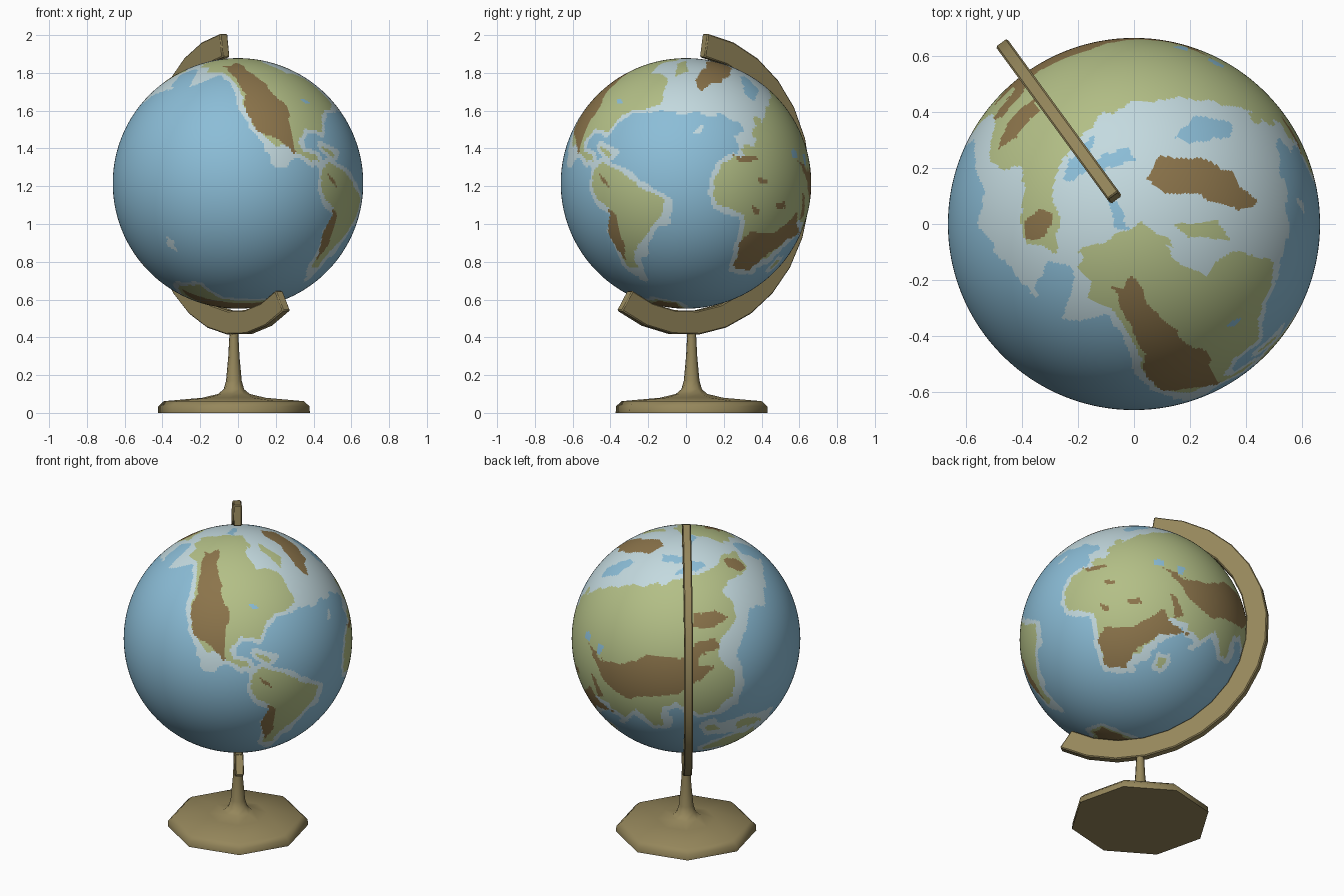
import bpy
import bmesh
from math import radians, sin, cos, pi
from mathutils import Vector, noise

cube = bpy.data.objects.get("Cube")
if cube:
    bpy.data.objects.remove(cube)

CENTRE = Vector((0, 0, 1.215))
RADIUS = 0.663
TURN = radians(126.2)          # heading of the plane the arm lies in
ARM_DIR = Vector((cos(TURN), sin(TURN), 0))
UP = Vector((0, 0, 1))


def material(name, colour):
    mat = bpy.data.materials.new(name)
    mat.use_nodes = True
    mat.diffuse_color = (*colour, 1)
    bsdf = mat.node_tree.nodes["Principled BSDF"]
    bsdf.inputs["Base Color"].default_value = (*colour, 1)
    bsdf.inputs["Roughness"].default_value = 0.7
    return mat


sea_blue = material("sea_blue", (0.26, 0.51, 0.68))
shelf_pale = material("shelf_pale", (0.55, 0.70, 0.74))
land_green = material("land_green", (0.45, 0.52, 0.24))
mountain_brown = material("mountain_brown", (0.26, 0.175, 0.07))
stand_brass = material("stand_brass", (0.30, 0.24, 0.105))


def add_object(name, bm, materials):
    bmesh.ops.recalc_face_normals(bm, faces=bm.faces)
    mesh = bpy.data.meshes.new(name)
    bm.to_mesh(mesh)
    bm.free()
    for mat in materials:
        mesh.materials.append(mat)
    obj = bpy.data.objects.new(name, mesh)
    bpy.context.collection.objects.link(obj)
    return obj


def smooth(obj, angle):
    bpy.ops.object.select_all(action='DESELECT')
    obj.select_set(True)
    bpy.context.view_layer.objects.active = obj
    bpy.ops.object.shade_smooth_by_angle(angle=radians(angle))


# Map outlines: each is drawn on a plane facing one side of the globe,
# in hundredths of a unit from the globe centre, then projected onto it.
SHELF, LAND, MOUNTAIN, WATER = range(1, 5)
COAST = 2.6
patches = []


def side(heading, tilt):
    """Right, up and outward axes of a plane; heading is from -y towards +x."""
    h, t = radians(heading), radians(tilt)
    level = Vector((sin(h), -cos(h), 0))
    return (Vector((cos(h), sin(h), 0)),
            UP * cos(t) - level * sin(t),
            level * cos(t) + UP * sin(t))


front, east, west = side(0, 0), side(90, 0), side(-90, 0)
top, bottom = side(0, 90), side(0, -90)
americas, asia, africa = side(35, 25), side(-145, 25), side(145, -28)


def paint(plane, kind, *flat):
    points = list(zip(flat[::2], flat[1::2]))
    box = (min(flat[::2]), max(flat[::2]), min(flat[1::2]), max(flat[1::2]))
    patches.append((plane, kind, points, box))


# Arctic
paint(top, SHELF, -55, 10, -30, 14, -18, 18, -12, 35, 0, 48, 20, 53, 35, 50, 48, 42, 52, 25,
      55, 5, 55, -5, 42, -12, 25, -8, 0, -8, -12, -20, -10, -33, -26, -34, -20, -18,
      -28, -12, -45, -14, -56, 0)
paint(top, MOUNTAIN, 4, 17, 10, 24, 25, 23, 35, 18, 44, 7, 38, 5, 25, 10, 12, 11)
paint(top, LAND, 15, 0, 30, 1, 34, -6, 20, -4)
paint(top, LAND, 2, -2, 12, -5, 14, -8, 4, -8)
paint(top, WATER, -18, 22, -2, 27, 0, 22, -10, 18)
paint(top, WATER, 14, 31, 22, 38, 35, 36, 34, 31, 20, 29)
paint(top, WATER, -8, 9, -5, 8, -2, -2, -6, -2)

# North America
paint(top, LAND, -16, -16, -12, -26, -5, -35, 3, -48, 8, -58, 20, -60, 32, -54, 36, -40,
      30, -32, 42, -28, 47, -12, 35, -10, 26, -18, 16, -14, 10, -8, 0, -12, -10, -6)
paint(americas, SHELF, -5, 62, 20, 66, 40, 50, 54, 25, 50, 22, 44, 34, 40, 28, 42, 20,
      30, 14, 25, 18, 32, 30, 10, 40, 5, 48)
paint(americas, LAND, -28, 48, -22, 58, -8, 60, 3, 60, 5, 52, 2, 42, 4, 32, 12, 32,
      14, 38, 22, 32, 30, 28, 33, 21, 24, 15, 15, 8, 13, 0, 8, 1, 1, 0, -4, -6, -3, -12,
      5, -14, 8, -18, 2, -17, -8, -12, -14, -6, -25, 2, -28, 17, -24, 30, -24, 44)
paint(americas, MOUNTAIN, -20, 50, -11, 50, -12, 40, -9, 23, -5, 14, -7, 0, -8, -13,
      -14, -6, -25, 2, -28, 17, -24, 25, -22, 37)
paint(americas, WATER, 7, 20, 10, 21, 13, 18, 9, 17)
paint(americas, LAND, 10, -8, 20, -11, 18, -13, 11, -10)

# South America
paint(americas, LAND, 9, -21, 14, -17, 24, -19, 36, -24, 47, -28, 43, -36, 37, -43, 30, -50,
      23, -55, 18, -60, 15, -60, 17, -48, 20, -40, 11, -35, 8, -29)
paint(americas, MOUNTAIN, 17, -39, 23, -40, 20, -50, 17, -58, 14, -55, 15, -46)
paint(americas, MOUNTAIN, 12, -22, 17, -24, 20, -28, 15, -26)

# Africa
paint(east, LAND, 14, -4, 15, 3, 19, 10, 26, 13, 38, 14, 44, 9, 54, 8, 60, 3, 62, -4, 63, -14,
      59, -22, 52, -31, 43, -39, 33, -45, 26, -46, 27, -36, 31, -24, 31, -17, 26, -14, 17, -12)
paint(east, MOUNTAIN, 28, -32, 34, -26, 45, -27, 52, -22, 59, -15, 60, -26, 50, -32,
      42, -39, 34, -45, 26, -46)
paint(east, MOUNTAIN, 26, 14, 38, 15, 37, 12, 28, 12)
paint(east, MOUNTAIN, 38, 3, 43, 3, 43, 0, 39, 0)
paint(east, MOUNTAIN, 35, -12, 39, -13, 38, -17, 35, -16)
paint(east, MOUNTAIN, 48, -10, 52, -10, 52, -13, 49, -13)
paint(africa, LAND, 10, -12, 14, -13, 12, -18, 9, -17)

# Europe and the Middle East
paint(east, SHELF, -4, 52, 6, 40, 10, 42, 20, 44, 28, 36, 32, 28, 36, 20, 40, 28, 46, 36,
      50, 42, 40, 55, 20, 62, 0, 62)
paint(east, SHELF, 4, 26, 8, 30, 10, 32, 8, 26)
paint(east, LAND, 36, 36, 40, 34, 38, 30, 36, 31)
paint(east, LAND, 30, 21, 36, 20, 36, 16, 30, 16)
paint(africa, LAND, -28, 41, -24, 46, -12, 49, -8, 56, 8, 62, 30, 60, 50, 44, 62, 24, 66, 6,
      60, 4, 54, 2, 51, -10, 47, -9, 42, 10, 34, 17, 26, 27, 20, 32, 10, 36, 0, 38,
      -8, 41, -18, 39)
paint(africa, LAND, 16, 28, 23, 30, 33, 16, 27, 9, 20, 10)
paint(africa, MOUNTAIN, 16, 26, 20, 24, 23, 13, 18, 12)
paint(africa, MOUNTAIN, 24, 36, 30, 30, 38, 24, 48, 22, 62, 24, 66, 12, 60, 8, 50, 14,
      40, 13, 32, 18, 26, 26)
paint(africa, WATER, 5, 44, 12, 45, 12, 42, 6, 42)
paint(africa, WATER, 20, 42, 24, 41, 23, 37, 20, 38)

# Asia
paint(asia, SHELF, 20, 55, 44, 45, 46, 30, 38, 20, 34, 4, 30, -6, 34, -24, 30, -38, 18, -45,
      10, -30, 10, 30)
paint(asia, LAND, -66, 14, -60, 24, -50, 29, -28, 31, -14, 30, -6, 34, 4, 36, 16, 40, 20, 49,
      28, 50, 36, 42, 32, 36, 24, 34, 21, 28, 27, 21, 29, 12, 24, 5, 20, 0, 19, -10, 28, -20,
      27, -34, 17, -42, 8, -44, 0, -40, -14, -32, -24, -33, -30, -42, -36, -46, -44, -38,
      -52, -28, -60, -26, -66, -10)
paint(asia, MOUNTAIN, -56, -1, -51, -12, -35, -15, -21, -9, -3, -12, 8, -8, 6, -18, -4, -30,
      -18, -27, -30, -29, -44, -29, -51, -19)
paint(asia, MOUNTAIN, 4, 14, 17, 16, 24, 12, 17, 7, 5, 6)
paint(asia, MOUNTAIN, 5, -3, 17, -1, 20, -6, 2, -10)
paint(asia, MOUNTAIN, 21, 46, 28, 47, 35, 41, 31, 38, 25, 41)

# Islands, Australia and Antarctica
paint(asia, SHELF, 8, -52, 20, -48, 30, -45, 44, -43, 50, -40, 46, -48, 30, -54, 18, -56)
paint(asia, LAND, 28, -49, 36, -46, 44, -46, 40, -49, 30, -52)
paint(asia, LAND, 10, -51, 16, -50, 20, -52, 12, -54)
paint(west, LAND, -26, -42, -18, -40, -12, -42, -6, -40, 2, -46, 3, -53, -4, -57, -14, -53,
      -26, -52, -30, -47)
paint(front, SHELF, -39, -28, -34, -30, -31, -36, -36, -33)
paint(bottom, LAND, 20, 4, 20, 16, 8, 22, -10, 25, -20, 33, -32, 23, -30, 8, -12, 0, 6, 0)
paint(bottom, MOUNTAIN, 19, 5, 18, 15, 4, 19, -14, 20, -29, 20, -26, 10, -10, 4, 8, 2)


def edges(points):
    return zip(points, points[1:] + points[:1])


def inside(x, y, points):
    hit = False
    for (ax, ay), (bx, by) in edges(points):
        if (ay > y) != (by > y) and x < ax + (y - ay) * (bx - ax) / (by - ay):
            hit = not hit
    return hit


def near(x, y, points):
    for (ax, ay), (bx, by) in edges(points):
        dx, dy = bx - ax, by - ay
        t = ((x - ax) * dx + (y - ay) * dy) / (dx * dx + dy * dy)
        t = min(1, max(0, t))
        if (ax + t * dx - x) ** 2 + (ay + t * dy - y) ** 2 < COAST ** 2:
            return True
    return False


def surface_kind(point):
    """Highest-ranking patch at a point; coasts get a pale rim."""
    p = point * 100
    p += noise.noise_vector(p / 7) * 1.6 + noise.noise_vector(p / 3) * 0.7
    best = 0
    for (right, up, out), kind, points, (x0, x1, y0, y1) in patches:
        if kind <= best or p.dot(out) < 0:
            continue
        x, y = p.dot(right), p.dot(up)
        if not (x0 - COAST < x < x1 + COAST and y0 - COAST < y < y1 + COAST):
            continue
        if inside(x, y, points):
            best = kind
        elif kind == LAND and best < SHELF and near(x, y, points):
            best = SHELF
    return best % WATER


# Globe
bm = bmesh.new()
bmesh.ops.create_uvsphere(bm, u_segments=400, v_segments=200, radius=RADIUS)
for face in bm.faces:
    face.material_index = surface_kind(face.calc_center_median())
    face.smooth = True
globe = add_object("globe", bm, [sea_blue, shelf_pale, land_green, mountain_brown])
globe.location = CENTRE

# Curved arm: a flat bar swept round the globe from above the top to below the front
bm = bmesh.new()
STEPS = 16
side_dir = ARM_DIR.cross(UP)
rings = []
for i in range(STEPS + 1):
    a = radians(9 + (213 - 9) * i / STEPS)
    ray = ARM_DIR * sin(a) + UP * cos(a)
    rings.append([bm.verts.new(CENTRE + ray * r + side_dir * w) for r, w in
                  ((0.677, -0.025), (0.803, -0.025), (0.803, 0.025), (0.677, 0.025))])
for lower, upper in zip(rings, rings[1:]):
    for k in range(4):
        n = (k + 1) % 4
        bm.faces.new((lower[k], lower[n], upper[n], upper[k]))
bm.faces.new(rings[0])
bm.faces.new(rings[-1])
arm = add_object("curved_arm", bm, [stand_brass])
bevel = arm.modifiers.new("soft_edges", 'BEVEL')
bevel.width = 0.006
bevel.segments = 1
smooth(arm, 30)

# Foot and stem: one eight-sided turned profile
profile = [(0.407, 0), (0.405, 0.035), (0.375, 0.062), (0.17, 0.08), (0.085, 0.1),
           (0.055, 0.125), (0.042, 0.17), (0.03, 0.3), (0.023, 0.43)]
bm = bmesh.new()
rings = [[bm.verts.new((r * cos(TURN + k * pi / 4), r * sin(TURN + k * pi / 4), z))
          for k in range(8)] for r, z in profile]
for lower, upper in zip(rings, rings[1:]):
    for k in range(8):
        n = (k + 1) % 8
        bm.faces.new((lower[k], lower[n], upper[n], upper[k]))
bm.faces.new(rings[0])
bm.faces.new(rings[-1])
stand = add_object("foot_and_stem", bm, [stand_brass])
stand.location = ARM_DIR * 0.037
smooth(stand, 50)
